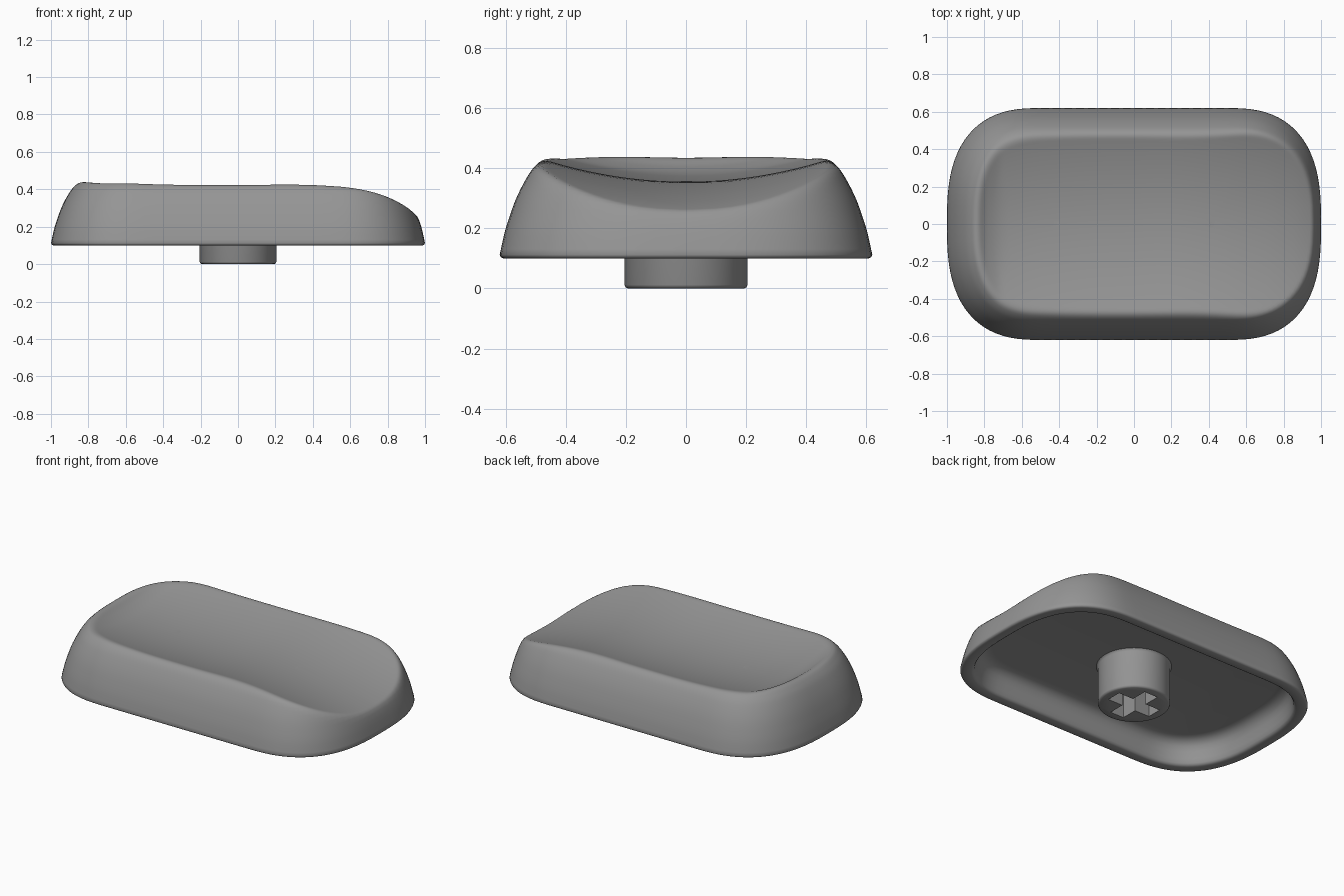
import bpy, bmesh, math

if "Cube" in bpy.data.objects:
    bpy.data.objects.remove(bpy.data.objects["Cube"])

grey = bpy.data.materials.new("mid_grey")
grey.diffuse_color = (0.3, 0.3, 0.3, 1)
grey.use_nodes = True
grey.node_tree.nodes["Principled BSDF"].inputs["Base Color"].default_value = grey.diffuse_color


def curve(pts, x):
    """Smooth cubic curve through (x, value) points."""
    if x <= pts[0][0]:
        return pts[0][1]
    if x >= pts[-1][0]:
        return pts[-1][1]

    def slope(i):
        a, b = pts[max(i - 1, 0)], pts[min(i + 1, len(pts) - 1)]
        return (b[1] - a[1]) / (b[0] - a[0])
    i = next(k for k in range(len(pts) - 1) if x <= pts[k + 1][0])
    (x0, y0), (x1, y1) = pts[i], pts[i + 1]
    w = x1 - x0
    t = (x - x0) / w
    return (y0 * (1 + 2 * t) * (1 - t) ** 2 + slope(i) * w * t * (1 - t) ** 2
            + y1 * t * t * (3 - 2 * t) + slope(i + 1) * w * t * t * (t - 1))


# wall height by inset from the outline, and height of the dish along its middle
WALL = [(0, .112), (.008, .15), (.02, .2), (.055, .3), (.1, .385), (.13, .42), (.16, .445), (.25, .49), (.62, .6)]
DISH = [(-1, .50), (-.9, .462), (-.84, .44), (-.78, .405), (-.7, .378), (-.4, .356), (0, .352),
        (.3, .355), (.5, .345), (.7, .32), (.85, .29), (.95, .26), (1, .235)]


def top_z(x, y, d):
    wall = curve(WALL, d)
    dish = curve(DISH, x) + .07 * (y / .46) ** 2
    k = .03
    h = max(k - abs(wall - dish), 0) / k
    return min(wall, dish) - h * h * k / 4


def outline(d):
    """Rounded rectangle inset by d, counter-clockwise."""
    hx, hy = 1 - d, .62 - d
    a, b = max(.5 - d, .02), max(.6 - d, .01)
    n, e = 20, 2 / 2.6
    corner = []
    for i in range(n + 1):
        t = math.pi / 2 * i / n
        corner.append((hx - a + a * max(math.cos(t), 0) ** e, hy - b + b * max(math.sin(t), 0) ** e))
    w = hx - a
    edge = [(w - 2 * w * i / 16, hy) for i in range(1, 16)]
    half = corner + edge + [(-x, y) for x, y in reversed(corner)]
    return half + [(-x, -y) for x, y in half]


def finish(name, bm):
    bmesh.ops.recalc_face_normals(bm, faces=bm.faces)
    mesh = bpy.data.meshes.new(name)
    bm.to_mesh(mesh)
    bm.free()
    mesh.materials.append(grey)
    ob = bpy.data.objects.new(name, mesh)
    bpy.context.collection.objects.link(ob)
    return ob


def smooth(ob, angle):
    bpy.ops.object.select_all(action='DESELECT')
    ob.select_set(True)
    bpy.context.view_layer.objects.active = ob
    bpy.ops.object.shade_smooth_by_angle(angle=math.radians(angle))


# cap shell: cavity ceiling, inner wall, rounded lip, outer wall, scooped top
rings = []
for d, z in [(.17, .25), (.14, .246), (.115, .232), (.098, .21), (.088, .18), (.08, .14),
             (.074, .115), (.068, .106), (.058, .1), (.012, .1), (.004, .104)]:
    rings.append([(x, y, z) for x, y in outline(d)])
insets = [0, .004, .008, .013, .02, .03, .04] + [.05 + .01 * i for i in range(20)] + [.26 + .034 * i for i in range(11)]
for d in insets:
    rings.append([(x, y, top_z(x, y, d)) for x, y in outline(d)])

bm = bmesh.new()
loops = [[bm.verts.new(p) for p in ring] for ring in rings]
for lo, hi in zip(loops, loops[1:]):
    for i in range(len(lo)):
        j = (i + 1) % len(lo)
        bm.faces.new((lo[i], lo[j], hi[j], hi[i]))
bm.faces.new(loops[0])
# close the thin strip along the middle of the dish
last, m = loops[-1], len(loops[-1]) // 2
for i in range(m - 1):
    bm.faces.new((last[i], last[i + 1], last[2 * m - 2 - i], last[2 * m - 1 - i]))
bmesh.ops.remove_doubles(bm, verts=bm.verts, dist=1e-5)
smooth(finish("cap_shell", bm), 50)

# round stem under the cap
bm = bmesh.new()
PROFILE = [(.193, 0), (.201, .004), (.205, .012), (.205, .235), (.209, .246), (.216, .252)]
S = 64
loops = [[bm.verts.new((r * math.cos(2 * math.pi * i / S), r * math.sin(2 * math.pi * i / S), z))
          for i in range(S)] for r, z in PROFILE]
for lo, hi in zip(loops, loops[1:]):
    for i in range(S):
        j = (i + 1) % S
        bm.faces.new((lo[i], lo[j], hi[j], hi[i]))
bm.faces.new(loops[0])
bm.faces.new(loops[-1])
stem = finish("stem", bm)

# cross-shaped socket cut into the stem
A, B = .15, .047
cross = [(A, -B), (A, B), (B, B), (B, A), (-B, A), (-B, B),
         (-A, B), (-A, -B), (-B, -B), (-B, -A), (B, -A), (B, -B)]
bm = bmesh.new()
base = bm.faces.new([bm.verts.new((x, y, -.05)) for x, y in cross])
moved = bmesh.ops.extrude_face_region(bm, geom=[base])["geom"]
bmesh.ops.translate(bm, vec=(0, 0, .27), verts=[v for v in moved if isinstance(v, bmesh.types.BMVert)])
cutter = finish("socket_cutter", bm)
cutter.hide_render = True
mod = stem.modifiers.new("socket", 'BOOLEAN')
mod.operation, mod.object, mod.solver = 'DIFFERENCE', cutter, 'EXACT'
bpy.context.view_layer.objects.active = stem
bpy.ops.object.modifier_apply(modifier=mod.name)
bpy.data.objects.remove(cutter)
smooth(stem, 40)
